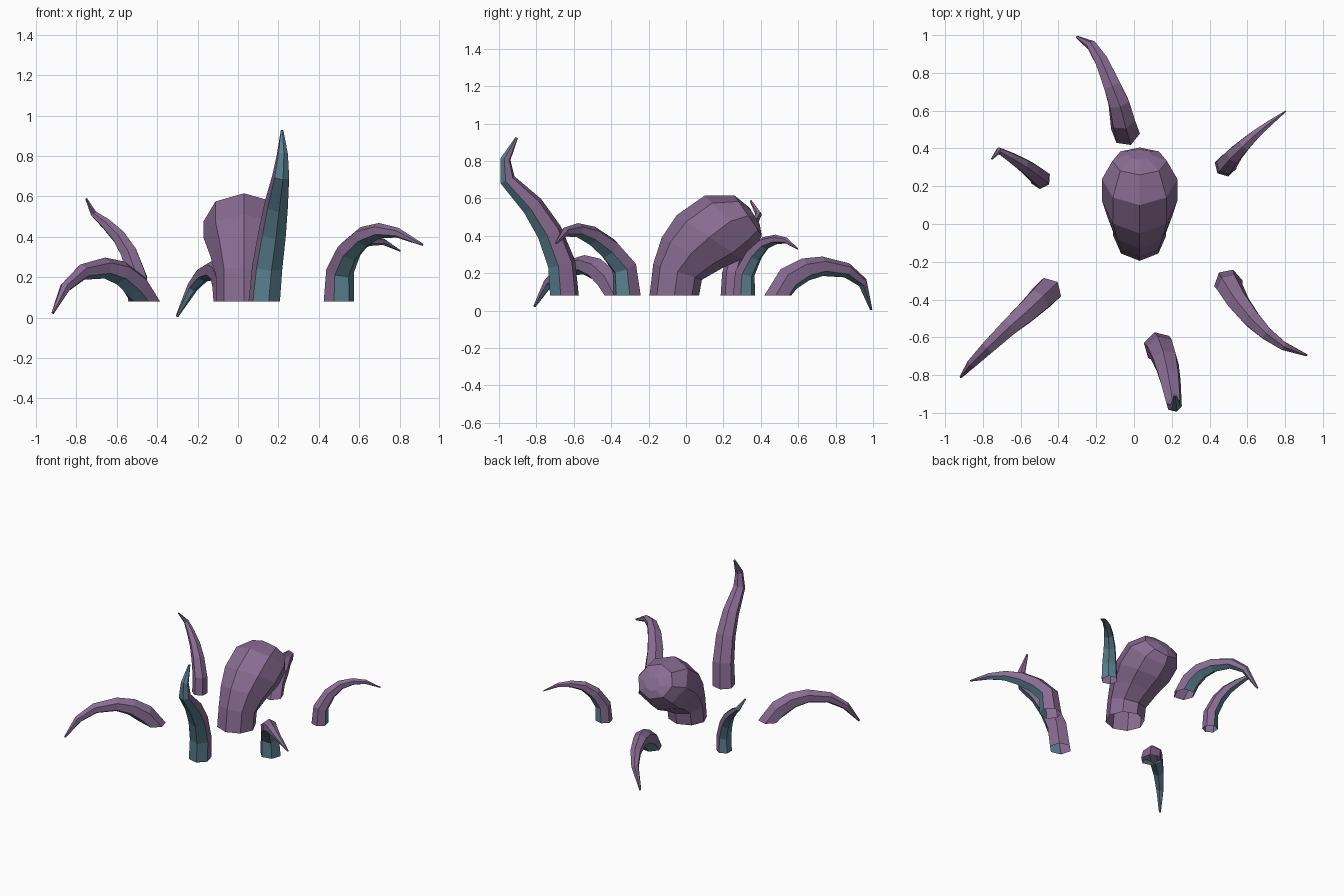
import bpy, bmesh, math
from mathutils import Vector


def material(name, rgb):
    m = bpy.data.materials.new(name)
    m.diffuse_color = (*rgb, 1.0)
    return m


PURPLE = material("dusky purple", (0.25, 0.15, 0.29))
TEAL = material("muted teal", (0.105, 0.225, 0.29))


def loft(name, rings, teal_sides=()):
    """Skin a list of rings: open at the base, capped at the end."""
    bm = bmesh.new()
    loops = [[bm.verts.new(p) for p in ring] for ring in rings]
    n = len(loops[0])
    for a, b in zip(loops, loops[1:]):
        for i in range(n):
            j = (i + 1) % n
            face = bm.faces.new((a[i], a[j], b[j], b[i]))
            face.material_index = 1 if i in teal_sides else 0
    bm.faces.new(loops[-1])
    bmesh.ops.recalc_face_normals(bm, faces=bm.faces)
    mesh = bpy.data.meshes.new(name)
    bm.to_mesh(mesh)
    bm.free()
    mesh.materials.append(PURPLE)
    mesh.materials.append(TEAL)
    obj = bpy.data.objects.new(name, mesh)
    bpy.context.collection.objects.link(obj)
    return obj


def tentacle(name, path, sides=6):
    """Tapered tube along (x, y, z, radius) points; the underside is teal."""
    pts = [Vector(p[:3]) for p in path]
    up = Vector((0, 0, 1))
    out = pts[-2] - pts[0]
    out.z = 0
    side = up.cross(out).normalized()
    rings = []
    for k, p in enumerate(pts):
        if k == 0:
            tangent = up                      # flat cut at the waterline
        elif k == len(pts) - 1:
            tangent = (p - pts[k - 1]).normalized()
        else:
            tangent = ((p - pts[k - 1]).normalized()
                       + (pts[k + 1] - p).normalized()).normalized()
        dorsal = tangent.cross(side).normalized()
        lateral = dorsal.cross(tangent)
        r = path[k][3]
        rings.append([p + r * (math.cos(a) * dorsal + math.sin(a) * lateral)
                      for a in (2 * math.pi * i / sides for i in range(sides))])
    loft(name, rings, teal_sides=(sides // 2 - 1, sides // 2))


# Bulbous head: (front y, z), (back y, z), half width of each ring
head_rings = [
    ((-0.195, 0.08), (0.07, 0.08), 0.14),
    ((-0.175, 0.25), (0.085, 0.165), 0.14),
    ((-0.13, 0.39), (0.19, 0.225), 0.168),
    ((-0.05, 0.51), (0.30, 0.275), 0.20),
    ((0.10, 0.615), (0.375, 0.34), 0.20),
    ((0.26, 0.615), (0.405, 0.40), 0.145),
    ((0.34, 0.55), (0.395, 0.46), 0.06),
]
rings = []
for front, back, w in head_rings:
    a, b = Vector((0.03, *front)), Vector((0.03, *back))
    mid, half = (a + b) / 2, (a - b) / 2
    rings.append([mid + half * math.cos(t) + Vector((w * math.sin(t), 0, 0))
                  for t in (math.pi * i / 4 for i in range(8))])
loft("head", rings)

# Raised front tentacle
tentacle("front_tentacle", [
    (0.13, -0.65, 0.08, 0.08), (0.145, -0.665, 0.25, 0.077),
    (0.17, -0.73, 0.42, 0.07), (0.19, -0.82, 0.56, 0.06),
    (0.212, -0.955, 0.70, 0.043), (0.22, -0.965, 0.81, 0.028),
    (0.218, -0.905, 0.925, 0.007)])

# Right side tentacles
tentacle("front_right_tentacle", [
    (0.50, -0.315, 0.08, 0.077), (0.505, -0.33, 0.23, 0.07),
    (0.55, -0.41, 0.33, 0.062), (0.62, -0.50, 0.40, 0.052),
    (0.70, -0.58, 0.43, 0.038), (0.79, -0.645, 0.42, 0.025),
    (0.915, -0.695, 0.36, 0.006)])
tentacle("back_right_tentacle", [
    (0.485, 0.31, 0.08, 0.06), (0.49, 0.315, 0.20, 0.055),
    (0.53, 0.365, 0.30, 0.046), (0.585, 0.42, 0.36, 0.036),
    (0.65, 0.48, 0.38, 0.026), (0.72, 0.535, 0.375, 0.016),
    (0.803, 0.597, 0.33, 0.004)])

# Back tentacle
tentacle("back_tentacle", [
    (-0.045, 0.49, 0.08, 0.077), (-0.06, 0.55, 0.17, 0.07),
    (-0.08, 0.64, 0.22, 0.062), (-0.115, 0.73, 0.237, 0.052),
    (-0.17, 0.86, 0.215, 0.04), (-0.225, 0.945, 0.15, 0.028),
    (-0.302, 0.99, 0.006, 0.007)])

# Left side tentacles
tentacle("back_left_tentacle", [
    (-0.495, 0.24, 0.08, 0.055), (-0.497, 0.245, 0.20, 0.052),
    (-0.54, 0.28, 0.32, 0.046), (-0.59, 0.315, 0.40, 0.038),
    (-0.655, 0.355, 0.465, 0.028), (-0.715, 0.388, 0.515, 0.018),
    (-0.752, 0.345, 0.588, 0.005)])
tentacle("front_left_tentacle", [
    (-0.46, -0.36, 0.08, 0.077), (-0.51, -0.41, 0.16, 0.07),
    (-0.58, -0.475, 0.22, 0.062), (-0.66, -0.545, 0.245, 0.052),
    (-0.77, -0.65, 0.225, 0.04), (-0.855, -0.735, 0.15, 0.028),
    (-0.917, -0.81, 0.022, 0.007)])
